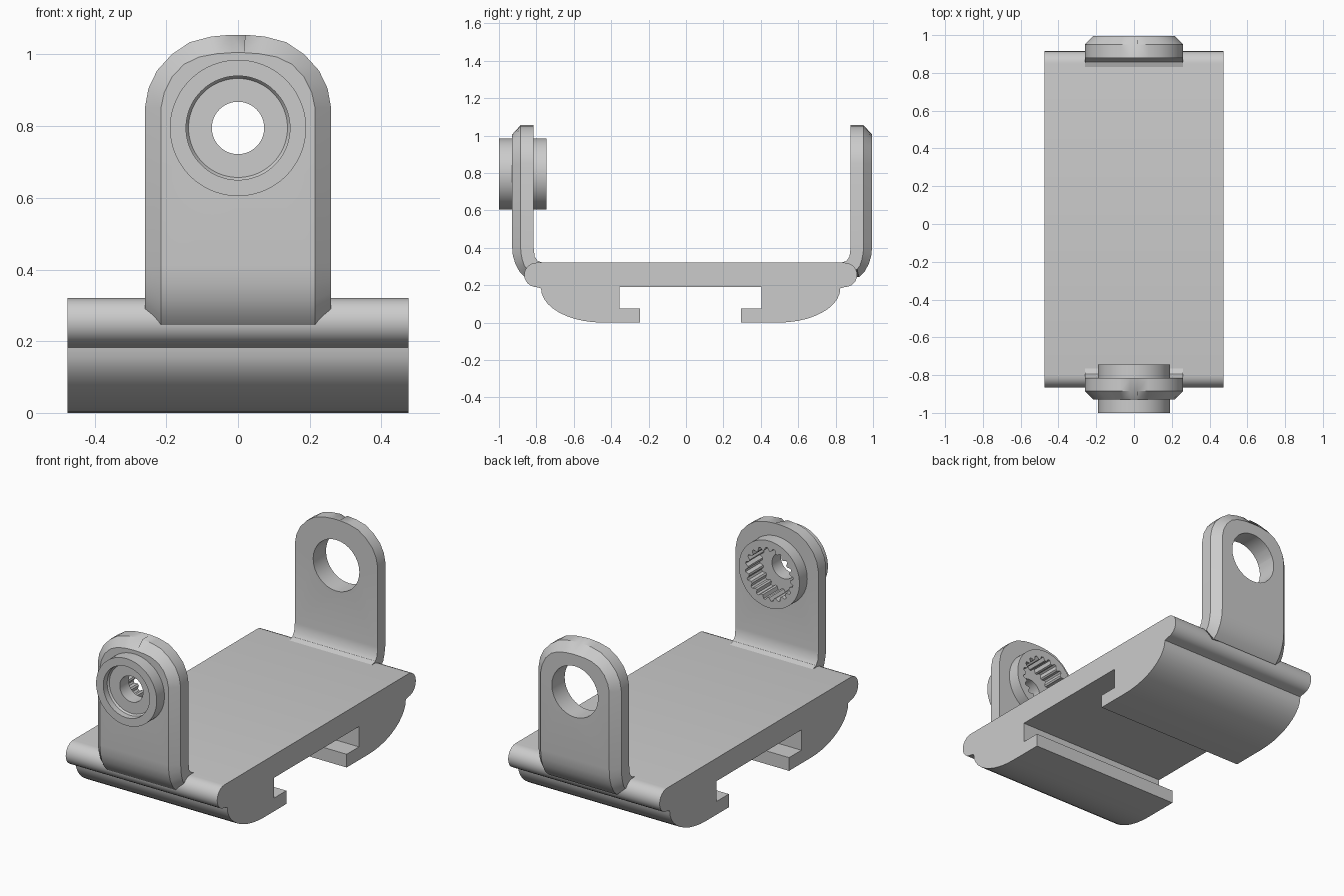
import bpy, bmesh, math
from mathutils import Vector

cube = bpy.data.objects.get("Cube")
if cube:
    bpy.data.objects.remove(cube, do_unlink=True)

grey = bpy.data.materials.new("light grey")
grey.use_nodes = True
colour = (0.6, 0.6, 0.6, 1)
grey.diffuse_color = colour
grey.node_tree.nodes["Principled BSDF"].inputs["Base Color"].default_value = colour

PIVOT_Z = 0.795


def finish(name, bm):
    bmesh.ops.recalc_face_normals(bm, faces=bm.faces)
    mesh = bpy.data.meshes.new(name)
    bm.to_mesh(mesh)
    bm.free()
    mesh.materials.append(grey)
    obj = bpy.data.objects.new(name, mesh)
    bpy.context.collection.objects.link(obj)
    return obj


def activate(obj):
    bpy.ops.object.select_all(action='DESELECT')
    obj.select_set(True)
    bpy.context.view_layer.objects.active = obj


def smooth(obj):
    activate(obj)
    bpy.ops.object.shade_smooth_by_angle(angle=math.radians(30))


def loft(bm, rings, closed=False):
    """Skin a list of equal closed rings of points."""
    rows = [[bm.verts.new(p) for p in ring] for ring in rings]
    n = len(rows[0])
    pairs = list(zip(rows, rows[1:]))
    if closed:
        pairs.append((rows[-1], rows[0]))
    for a, b in pairs:
        for i in range(n):
            j = (i + 1) % n
            bm.faces.new((a[i], a[j], b[j], b[i]))
    if not closed:
        bm.faces.new(rows[0])
        bm.faces.new(rows[-1])


# Base: half profile (distance from middle, z), mirrored and extruded along x
MID = 0.025
half = [(0.38, 0.19), (0.38, 0.075), (0.27, 0.075), (0.27, 0)]
for i in range(11):  # rounded underside
    a = math.radians(90 * i / 10)
    half.append((0.47 + 0.33 * math.sin(a) ** 1.0, 0.183 * (1 - math.cos(a))))
for i in range(13):  # rolled lip
    a = math.radians(-90 + 180 * i / 12)
    half.append((0.825 + 0.065 * math.cos(a), 0.255 + 0.065 * math.sin(a)))
profile = [(MID + d, z) for d, z in half] + [(MID - d, z) for d, z in reversed(half)]
bm = bmesh.new()
loft(bm, [[Vector((x, y, z)) for y, z in profile] for x in (-0.475, 0.475)])
smooth(finish("base_plate", bm))

# Arm rows: (half width, inset half width, (depth, z) of inner, middle and outer lines)
T, M = 0.115, 0.07
foot = [
    ((-0.07, 0.27), (0.035, 0.285), (0.045, 0.242)),
    ((-0.05, 0.32), (0.050, 0.305), (0.075, 0.272)),
    ((-0.022, 0.33), (0.060, 0.335), (0.098, 0.315)),
    ((-0.006, 0.352), (0.067, 0.37), (0.111, 0.36)),
    ((0, 0.40), (M, 0.41), (T, 0.41)),
]
crown = [  # outer half width and z, inset half width and z
    (0.26, 0.85, 0.215, 0.85), (0.25, 0.905, 0.206, 0.893),
    (0.226, 0.955, 0.184, 0.938), (0.185, 1.0, 0.15, 0.973),
    (0.135, 1.034, 0.108, 0.993), (0.075, 1.05, 0.06, 1.002),
    (0.02, 1.055, 0.016, 1.005),
]


def make_arm(name, face_y, side, hole_radius):
    rows = [(0.26, 0.215) + r for r in foot]
    rows += [(w, wi, (0, z), (M, z), (T, zi)) for w, z, wi, zi in crown]
    rings = []
    for w, wi, inner, mid, outer in rows:
        section = [(w, inner), (w, mid), (wi, outer)]
        section += [(-x, p) for x, p in reversed(section)]
        rings.append([Vector((x, face_y + side * d, z)) for x, (d, z) in section])
    bm = bmesh.new()
    loft(bm, rings)
    arm = finish(name, bm)
    # pivot hole
    bpy.ops.mesh.primitive_cylinder_add(
        vertices=32, radius=hole_radius, depth=0.5,
        location=(0, face_y, PIVOT_Z), rotation=(math.pi / 2, 0, 0))
    cutter = bpy.context.object
    cutter.name = name + "_hole_cutter"
    cutter.hide_render = True
    cutter.data.materials.append(grey)
    mod = arm.modifiers.new("hole", 'BOOLEAN')
    mod.operation = 'DIFFERENCE'
    mod.solver = 'EXACT'
    mod.object = cutter
    activate(arm)
    bpy.ops.object.modifier_apply(modifier="hole")
    bpy.data.objects.remove(cutter, do_unlink=True)
    smooth(arm)


make_arm("front_arm", -0.815, -1, 0.17)
make_arm("back_arm", 0.88, 1, 0.145)

# Pivot boss: ring with a front recess, a small bore and a splined socket behind
TEETH, STEPS = 20, 4
N = TEETH * STEPS
boss_profile = [  # radius, y, tooth depth
    (0.19, -1.0, 0), (0.19, -0.745, 0), (0.15, -0.745, 0.018),
    (0.15, -0.875, 0.018), (0.073, -0.875, 0), (0.073, -0.955, 0),
    (0.138, -0.955, 0), (0.145, -0.965, 0), (0.145, -1.0, 0),
]
rings = []
for radius, y, depth in boss_profile:
    ring = []
    for i in range(N):
        a = 2 * math.pi * i / N
        r = radius - (depth if i % STEPS < STEPS // 2 else 0)
        ring.append(Vector((r * math.cos(a), y, PIVOT_Z + r * math.sin(a))))
    rings.append(ring)
bm = bmesh.new()
loft(bm, rings, closed=True)
smooth(finish("pivot_boss", bm))
